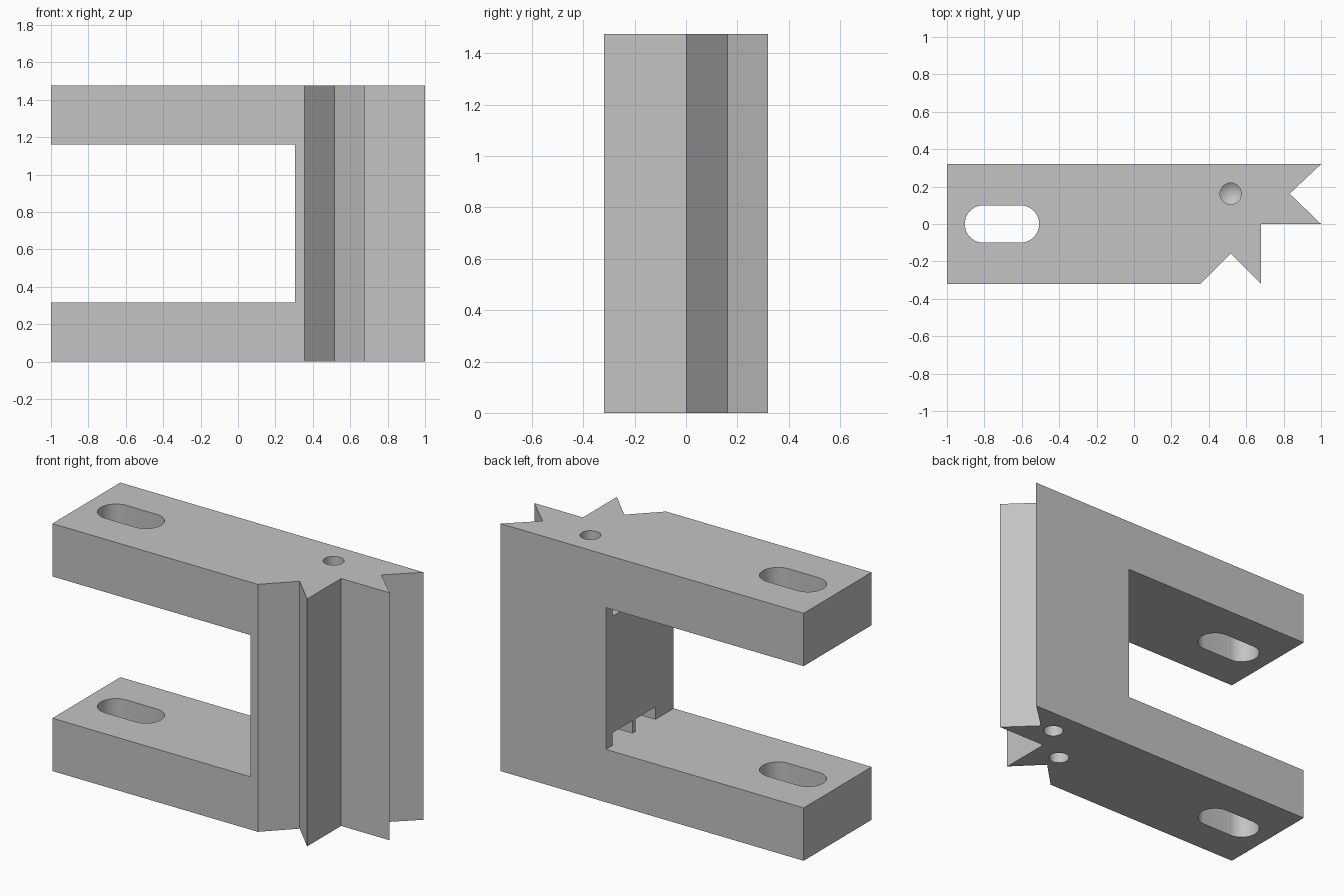
import bpy
import bmesh
from math import cos, sin, pi

cube = bpy.data.objects.get("Cube")
if cube:
    bpy.data.objects.remove(cube)

HEIGHT = 1.475
ARM = 0.315          # thickness of each arm
HALF = 0.32          # half depth of the block
WALL = 0.305         # inner wall of the window

grey = bpy.data.materials.new("plain grey")
grey.use_nodes = True
grey.diffuse_color = (0.55, 0.55, 0.55, 1)
grey.node_tree.nodes["Principled BSDF"].inputs["Base Color"].default_value = grey.diffuse_color


def prism(name, outline, z0, z1, tip=None):
    """Extrude an xy outline from z0 to z1, optionally closing on a point at height tip."""
    bm = bmesh.new()
    low = [bm.verts.new((x, y, z0)) for x, y in outline]
    high = [bm.verts.new((x, y, z1)) for x, y in outline]
    n = len(outline)
    bm.faces.new(low)
    for i in range(n):
        j = (i + 1) % n
        bm.faces.new((low[i], low[j], high[j], high[i]))
    if tip is None:
        bm.faces.new(high)
    else:
        cx, cy = sum(p[0] for p in outline) / n, sum(p[1] for p in outline) / n
        point = bm.verts.new((cx, cy, tip))
        for i in range(n):
            bm.faces.new((high[i], high[(i + 1) % n], point))
    bmesh.ops.recalc_face_normals(bm, faces=bm.faces)
    mesh = bpy.data.meshes.new(name)
    bm.to_mesh(mesh)
    bm.free()
    mesh.materials.append(grey)
    obj = bpy.data.objects.new(name, mesh)
    bpy.context.collection.objects.link(obj)
    return obj


def box(x0, x1, y0, y1):
    return [(x0, y0), (x1, y0), (x1, y1), (x0, y1)]


def arc(cx, cy, r, start, sweep, n):
    return [(cx + r * cos(start + sweep * i / n), cy + r * sin(start + sweep * i / n))
            for i in range(n + 1)]


# Block with two V grooves and a stepped corner
body = prism("clamp_body", [
    (-1, -HALF), (0.355, -HALF), (0.517, -0.157), (0.68, -HALF), (0.68, 0),
    (1, 0), (0.832, 0.162), (1, HALF), (-1, HALF)], 0, HEIGHT)

# Window between the arms
cutters = [prism("window_cutter", box(-1.2, WALL, -0.5, 0.5), ARM, HEIGHT - ARM)]

# Rounded slot through both arms
oblong = arc(-0.607, 0, 0.1, -pi / 2, pi, 24) + arc(-0.805, 0, 0.1, pi / 2, pi, 24)
cutters.append(prism("arm_slot_cutter", oblong, -0.1, HEIGHT + 0.1))

# Drilled holes with pointed ends, each with a nut pocket opening to the window
DRILL, NUT, POCKET = 0.5, 0.095, 0.075
for name, x, y, top in (("top", 0.517, 0.162, True),
                        ("side", 0.739, 0.162, False),
                        ("front", 0.517, -0.053, False)):
    circle = arc(x, y, 0.057, 0, 2 * pi, 32)[:-1]
    pocket = box(WALL - 0.1, x + 0.08, y - NUT, y + NUT)
    if top:
        hole = (HEIGHT + 0.1, HEIGHT - DRILL, HEIGHT - DRILL - 0.04)
        z0 = HEIGHT - ARM - POCKET
    else:
        hole = (-0.1, DRILL, DRILL + 0.04)
        z0 = ARM
    cutters.append(prism(name + "_hole_cutter", circle, *hole))
    cutters.append(prism(name + "_pocket_cutter", pocket, z0, z0 + POCKET))

# Cut everything out, then bake the result and drop the cutters
for cutter in cutters:
    cutter.hide_render = True
    mod = body.modifiers.new(cutter.name, 'BOOLEAN')
    mod.operation = 'DIFFERENCE'
    mod.solver = 'EXACT'
    mod.object = cutter
graph = bpy.context.evaluated_depsgraph_get()
baked = bpy.data.meshes.new_from_object(body.evaluated_get(graph))
body.modifiers.clear()
body.data = baked
body.data.name = "clamp_body"
for cutter in cutters:
    bpy.data.objects.remove(cutter)

bpy.ops.object.select_all(action='DESELECT')
body.select_set(True)
bpy.context.view_layer.objects.active = body
bpy.ops.object.shade_smooth_by_angle(angle=pi / 6)
